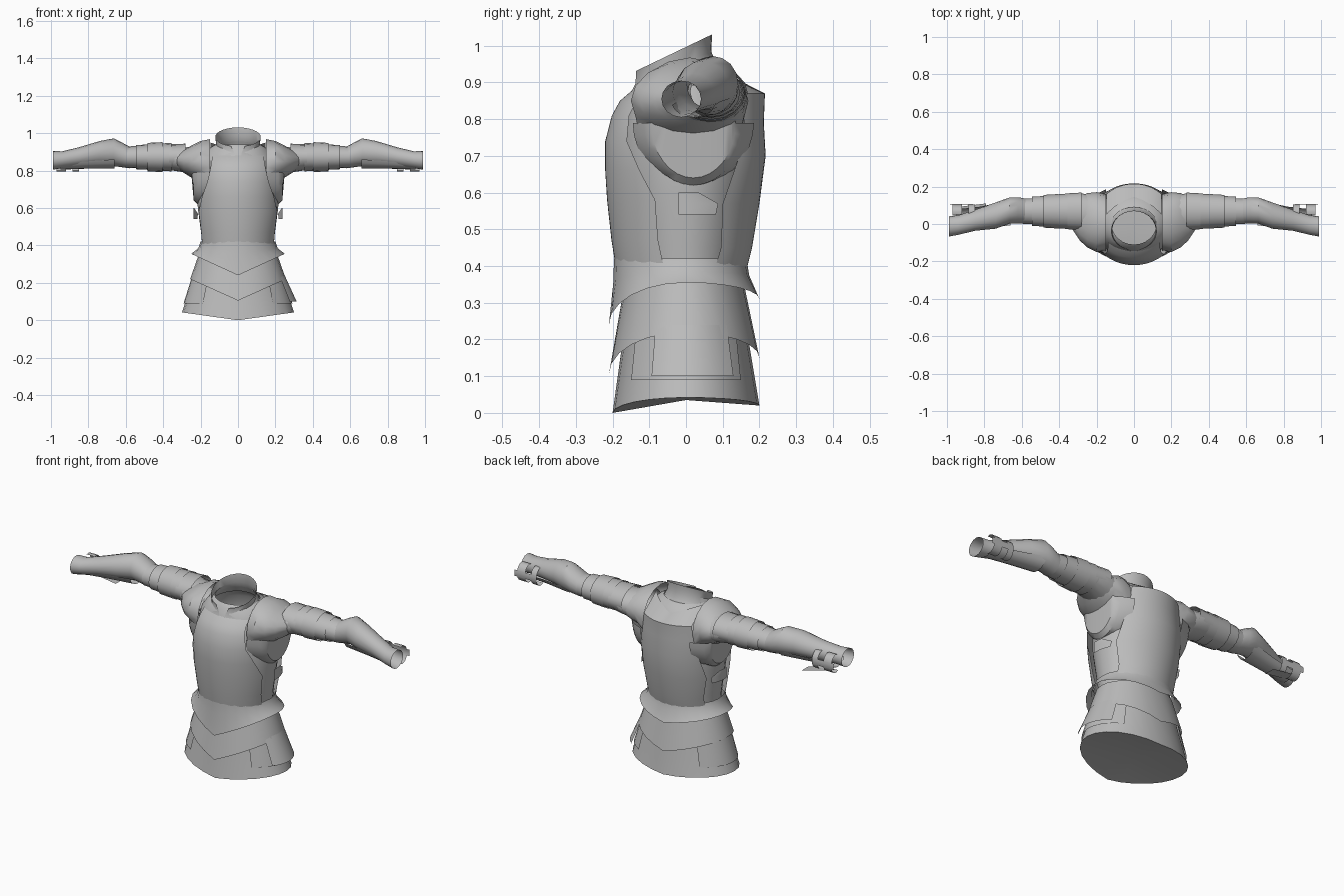
import bpy
import math
from mathutils import Vector

if "Cube" in bpy.data.objects:
    bpy.data.objects.remove(bpy.data.objects["Cube"], do_unlink=True)

steel = bpy.data.materials.new("grey steel")
steel.use_nodes = True
steel_colour = (0.5, 0.5, 0.5, 1)
steel.diffuse_color = steel_colour
steel.node_tree.nodes["Principled BSDF"].inputs["Base Color"].default_value = steel_colour


def sheet(name, rings, closed=False, mirrored=False, cap_centre=None):
    """Join successive rings of points into one thin plate or tube."""
    count = len(rings[0])
    verts = [point for ring in rings for point in ring]
    faces = []
    for row in range(len(rings) - 1):
        for col in range(count if closed else count - 1):
            after = (col + 1) % count
            low, high = row * count, (row + 1) * count
            faces.append((low + col, low + after, high + after, high + col))
    if cap_centre:
        start = len(verts) - count
        verts.append(Vector(cap_centre))
        for col in range(count):
            faces.append((start + col, start + (col + 1) % count, len(verts) - 1))
    mesh = bpy.data.meshes.new(name)
    mesh.from_pydata(verts, [], faces)
    mesh.materials.append(steel)
    obj = bpy.data.objects.new(name, mesh)
    bpy.context.collection.objects.link(obj)
    if mirrored:
        mirror = obj.modifiers.new("mirror", "MIRROR")
        mirror.use_clip = False
    bpy.ops.object.select_all(action="DESELECT")
    obj.select_set(True)
    bpy.context.view_layer.objects.active = obj
    bpy.ops.object.shade_smooth_by_angle(angle=math.radians(35))
    return obj


def hoop(z, width, front, back, start=0, end=360, front_dip=0, back_dip=0, steps=24):
    """Level arc round the body; angle zero is the front, ninety the left side."""
    closed = end - start == 360
    points = []
    for step in range(steps if closed else steps + 1):
        angle = math.radians(start + (end - start) * step / steps)
        ahead = math.cos(angle) > 0
        depth, dip = (front, front_dip) if ahead else (back, back_dip)
        drop = dip * (1 - abs(math.sin(angle)))
        points.append(Vector((width * math.sin(angle), -depth * math.cos(angle), z - drop)))
    return points


def cuff(x, y, z, half_y, half_z, start=0, end=360, steps=16):
    """Upright ring round the arm."""
    closed = end - start == 360
    points = []
    for step in range(steps if closed else steps + 1):
        angle = math.radians(start + (end - start) * step / steps)
        points.append(Vector((x, y + half_y * math.cos(angle), z + half_z * math.sin(angle))))
    return points


# Mail shirt under the plates, closing in to the yoke round the neck
shirt = [(.36, .19, .14, .14), (.45, .195, .16, .15), (.6, .215, .18, .17),
         (.77, .22, .18, .185), (.86, .2, .15, .17), (.92, .155, .13, .13),
         (.94, .12, .11, .09)]
sheet("mail_shirt", [hoop(*row) for row in shirt], closed=True)

# Breastplate: height, width, depth and half angle of each row
breast = [(.39, .2, .19, 72), (.47, .212, .203, 68), (.58, .228, .215, 67),
          (.66, .235, .22, 55), (.74, .24, .22, 43), (.81, .23, .202, 40),
          (.85, .21, .18, 42), (.88, .19, .145, 47)]
sheet("breastplate", [hoop(z, wide, deep, deep, -half, half)
                      for z, wide, deep, half in breast])

# Backplate with a scooped neck
back = [(.39, .2, .165, 62), (.45, .207, .18, 58), (.57, .228, .2, 60),
        (.7, .24, .217, 48), (.79, .235, .212, 42), (.87, .22, .215, 42)]
back_rings = [hoop(z, wide, deep, deep, 180 - half, 180 + half)
              for z, wide, deep, half in back]
sheet("backplate", back_rings)
rim = []
for point in back_rings[-1]:
    side = min(1, abs(point.x) / .147)
    rim.append(Vector((point.x, point.y - .07 - .04 * side, point.z + .03 + .05 * side)))
sheet("backplate_shoulders", [back_rings[-1], rim])

# Flared waist and overlapping skirt tiers, pointed in front and behind
sheet("waist_flange", [hoop(.42, .2, .196, .165),
                       hoop(.385, .212, .198, .172, front_dip=.03, back_dip=.01),
                       hoop(.355, .25, .21, .2, front_dip=.115, back_dip=.045)], closed=True)
sheet("upper_skirt_tier", [hoop(.365, .205, .165, .155),
                           hoop(.22, .256, .21, .2, front_dip=.115, back_dip=.07)], closed=True)
sheet("lower_skirt", [hoop(.36, .195, .155, .15), hoop(.2, .247, .172, .17),
                      hoop(.042, .3, .2, .2, front_dip=.042, back_dip=.022)],
      closed=True, cap_centre=(0, 0, .035))
sheet("skirt_side_plate", [hoop(.24, .25, .176, .18, 62, 128, steps=8),
                           hoop(.1, .314, .2, .21, 62, 128, steps=8)])
for sign, side in ((1, "left"), (-1, "right")):
    middle = 90 * sign
    sheet(side + "_hip_plate", [hoop(.22, .25, .178, .178, middle - 50, middle + 50, steps=10),
                                hoop(.09, .291, .195, .195, middle - 50, middle + 50, steps=10)])

# Side buckle strap
sheet("side_strap", [hoop(z, .238, .2, .2, 84, 84 + reach, steps=5)
                     for z, reach in ((.54, 30), (.57, 32), (.6, 16))], mirrored=True)


# Tilted gorget, open at the throat
def gorget(z, wide, deep, tilt, gap):
    ring = hoop(z, wide, deep, deep, gap, 360 - gap)
    return [Vector((p.x, p.y - .035, p.z + tilt * p.y)) for p in ring]


sheet("gorget", [gorget(.91, .135, .118, .36, 6), gorget(.94, .117, .104, .42, 10),
                 gorget(.98, .122, .106, .48, 18)])
sheet("gorget_base", [gorget(.882, .155, .13, .3, 0), gorget(.915, .13, .113, .36, 0)])

# Pauldron dome
dome = [(.15, .01, .82, .15, .148), (.2, .01, .85, .16, .108), (.25, .02, .848, .145, .085),
        (.29, .03, .85, .118, .062), (.325, .05, .855, .085, .04)]
sheet("pauldron", [cuff(*row) for row in dome], closed=True, mirrored=True)

# Cap sleeve hanging below the arm
sheet("armhole_guard", [cuff(.15, .02, .79, .165, .17, 180, 360),
                        cuff(.215, .02, .79, .135, .17, 180, 360),
                        cuff(.237, .02, .79, .115, .15, 180, 360),
                        cuff(.25, .03, .82, .1, .03, 180, 360)], mirrored=True)

# Sleeve from shoulder to elbow
sleeve = [(.2, .04, .85, .11, .085), (.29, .06, .857, .105, .066), (.36, .07, .87, .09, .068),
          (.46, .07, .873, .083, .068), (.54, .067, .87, .064, .056), (.62, .072, .875, .06, .056)]
sheet("sleeve", [cuff(*row) for row in sleeve], closed=True, mirrored=True)

# Overlapping upper arm lames
lames = [(.28, .37, .1, .072), (.355, .43, .094, .076), (.405, .485, .092, .08),
         (.475, .545, .082, .068), (.535, .595, .07, .06)]
for number, (inner, outer, half_y, half_z) in enumerate(lames):
    sheet("arm_lame_" + "abcde"[number],
          [cuff(inner, .068, .872, half_y, half_z),
           cuff(outer, .068, .872, half_y * .95, half_z * .95)], closed=True, mirrored=True)

# Forearm guard flaring at the elbow
forearm = [(.58, .07, .87, .066, .058), (.62, .073, .884, .07, .066), (.665, .072, .898, .07, .074),
           (.74, .045, .892, .07, .066), (.85, .02, .873, .056, .052), (.94, -.006, .858, .052, .045),
           (.99, -.013, .855, .054, .05)]
sheet("forearm_guard", [cuff(*row) for row in forearm], closed=True, mirrored=True)

# Lower forearm plate and wrist straps
sheet("forearm_underplate", [cuff(.66, .06, .878, .07, .068, 195, 345, 8),
                             cuff(.82, .035, .862, .06, .052, 195, 345, 8),
                             cuff(.95, .02, .85, .06, .045, 195, 345, 8)], mirrored=True)
for name, inner, outer in (("inner_wrist_strap", .85, .885), ("outer_wrist_strap", .92, .97)):
    sheet(name, [cuff(x, .065, .845, .04, .05, -120, 110, 10) for x in (inner, outer)],
          mirrored=True)
sheet("wrist_strap_bar", [cuff(x, .065, .845, .041, .051, -20, 20, 4) for x in (.86, .985)],
      mirrored=True)

# Loose strap end under the right forearm
sheet("right_loose_strap", [[Vector((-.95, y, .812)), Vector((-.79, y + .02, .776))]
                            for y in (.03, .09)])
